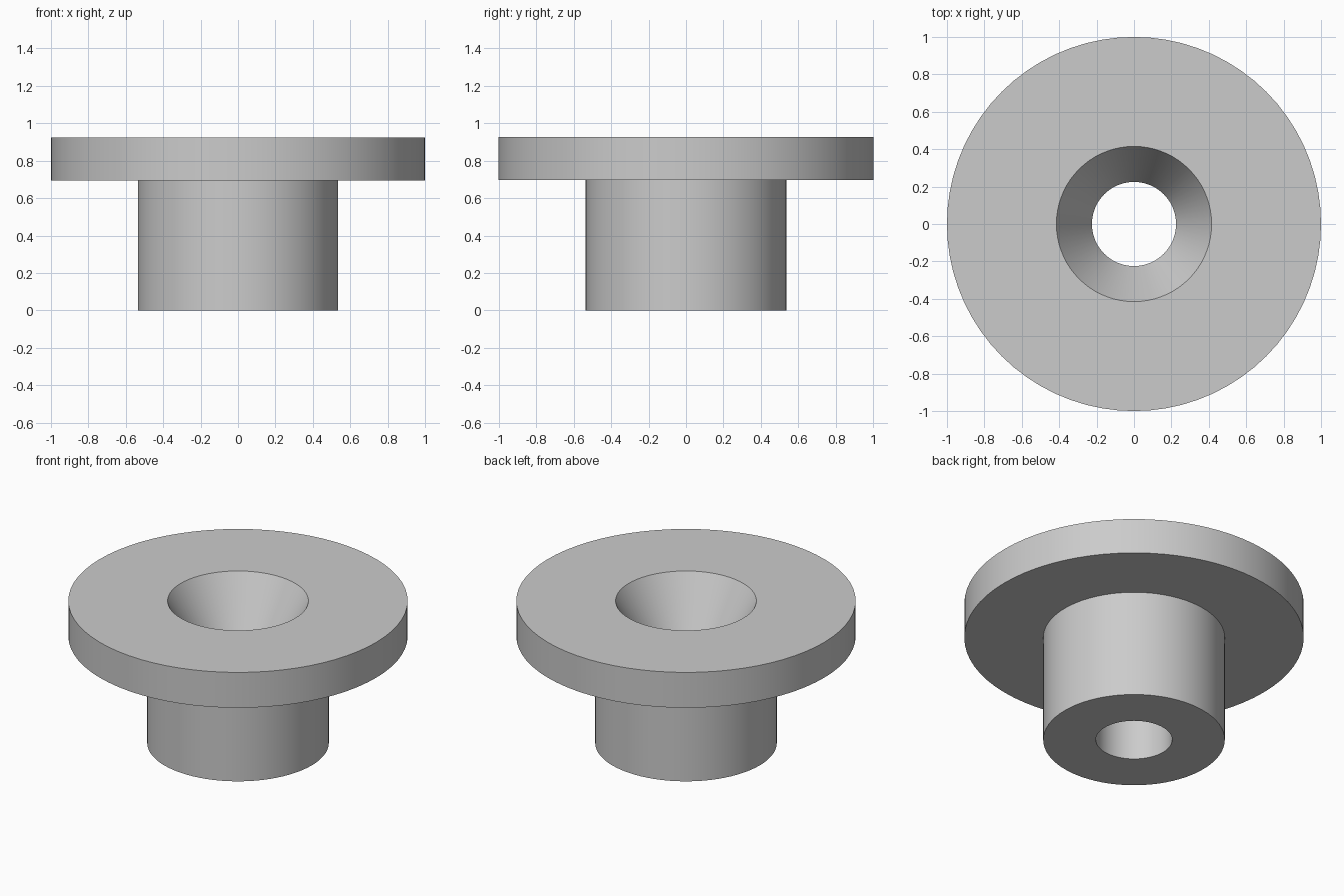
import bpy
import bmesh
import math

cube = bpy.data.objects.get("Cube")
if cube:
    bpy.data.objects.remove(cube, do_unlink=True)

SEGMENTS = 72

# Plain grey material
grey = bpy.data.materials.new("plain_grey")
grey.use_nodes = True
colour = (0.6, 0.6, 0.6, 1)
grey.diffuse_color = colour
grey.node_tree.nodes["Principled BSDF"].inputs["Base Color"].default_value = colour

# Closed (radius, height) section: sleeve, flange, countersink, bore
section = [
    (0.225, 0.0), (0.535, 0.0),
    (0.535, 0.695), (1.0, 0.695),
    (1.0, 0.925), (0.415, 0.925),
    (0.225, 0.595),
]


def lathe(name, profile, material):
    """Spin a closed section around the z axis."""
    bm = bmesh.new()
    verts = [bm.verts.new((r, 0, z)) for r, z in profile]
    edges = [bm.edges.new((v, verts[(i + 1) % len(verts)])) for i, v in enumerate(verts)]
    bmesh.ops.spin(bm, geom=verts + edges, cent=(0, 0, 0), axis=(0, 0, 1),
                   angle=math.tau, steps=SEGMENTS)
    bmesh.ops.remove_doubles(bm, verts=bm.verts, dist=0.0001)
    bmesh.ops.recalc_face_normals(bm, faces=bm.faces)
    mesh = bpy.data.meshes.new(name)
    bm.to_mesh(mesh)
    bm.free()
    mesh.materials.append(material)
    obj = bpy.data.objects.new(name, mesh)
    bpy.context.collection.objects.link(obj)
    return obj


# Flanged bushing with a countersunk through hole
bushing = lathe("flanged_bushing", section, grey)
bpy.ops.object.select_all(action="DESELECT")
bushing.select_set(True)
bpy.context.view_layer.objects.active = bushing
bpy.ops.object.shade_smooth_by_angle(angle=math.radians(25))
